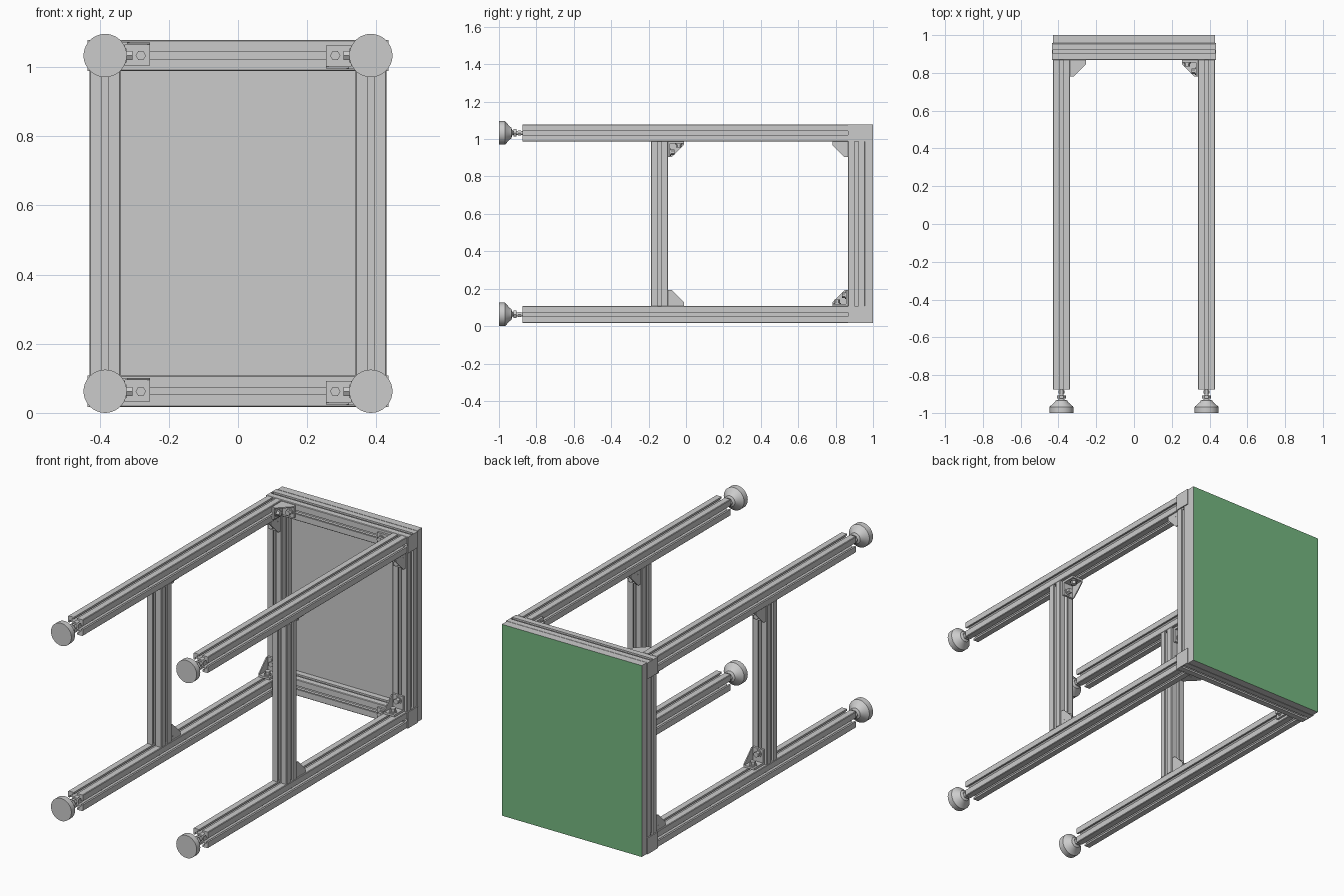
import bpy, bmesh
from math import pi, cos, sin
from mathutils import Vector, Matrix

if "Cube" in bpy.data.objects:
    bpy.data.objects.remove(bpy.data.objects["Cube"])

H = 0.045                    # half width of the slotted bars
X, ZL, ZH = 0.384, 0.0625, 1.033   # bar centre lines
YF, YM = 0.912, -0.1415      # back frame and middle strut positions


def prism(bm, pts, z0, z1, m=Matrix()):
    """Extrude a 2D outline from z0 to z1, then place it with m."""
    lo = [bm.verts.new(m @ Vector((x, y, z0))) for x, y in pts]
    hi = [bm.verts.new(m @ Vector((x, y, z1))) for x, y in pts]
    bm.faces.new(lo[::-1])
    bm.faces.new(hi)
    n = len(pts)
    for i in range(n):
        j = (i + 1) % n
        bm.faces.new((lo[i], lo[j], hi[j], hi[i]))


def rect(x0, x1, y0, y1):
    return [(x0, y0), (x1, y0), (x1, y1), (x0, y1)]


def ngon(r, n):
    return [(r * cos(2 * pi * i / n), r * sin(2 * pi * i / n)) for i in range(n)]


def finish(bm, name):
    bmesh.ops.recalc_face_normals(bm, faces=bm.faces[:])
    me = bpy.data.meshes.new(name)
    bm.to_mesh(me)
    bm.free()
    return me


def place(name, me, m=Matrix(), smooth=False):
    ob = bpy.data.objects.new(name, me)
    bpy.context.collection.objects.link(ob)
    ob.matrix_world = m
    if smooth:
        bpy.ops.object.select_all(action='DESELECT')
        ob.select_set(True)
        bpy.context.view_layer.objects.active = ob
        bpy.ops.object.shade_smooth_by_angle(angle=0.6)
    return ob


# Slotted bar cross-section: one side, turned four times
half = [(H - 0.003, H), (0.01, H), (0.01, 0.035), (0.022, 0.035), (0.022, 0.028), (0.012, 0.018)]
side = half + [(-x, y) for x, y in reversed(half)]
SECTION = []
for k in range(4):
    c, s = [(1, 0), (0, 1), (-1, 0), (0, -1)][k]
    SECTION += [(c * x - s * y, s * x + c * y) for x, y in side]


def bar(name, a, b):
    a, b = Vector(a), Vector(b)
    bm = bmesh.new()
    prism(bm, SECTION, 0, (b - a).length)
    rot = (b - a).to_track_quat('Z', 'Y').to_matrix().to_4x4()
    place(name, finish(bm, name), Matrix.Translation(a) @ rot)


# Corner bracket: two flanges, one gusset wall, two bolts
bm = bmesh.new()
L, T = 0.085, 0.012
prism(bm, rect(0, L, 0, T), -0.029, 0.032)
prism(bm, rect(0, T, T, L), -0.029, 0.032)
prism(bm, [(0, 0), (L, 0), (L, 0.02), (0.02, L), (0, L)], 0.032, 0.038)
prism(bm, ngon(0.004, 12), 0.038, 0.039, Matrix.Translation((0.022, 0.022, 0)))
to_y = Matrix(((1, 0, 0, 0.058), (0, 0, 1, 0), (0, -1, 0, 0), (0, 0, 0, 1)))
to_x = Matrix(((0, 0, 1, 0), (1, 0, 0, 0.058), (0, 1, 0, 0), (0, 0, 0, 1)))
for m in (to_x, to_y):
    prism(bm, ngon(0.020, 20), T, T + 0.004, m)
    prism(bm, ngon(0.015, 6), T + 0.004, 0.034, m)
BRACKET = finish(bm, "corner_bracket")


def bracket(name, corner, u, v, wall):
    u, v, w = Vector(u), Vector(v), Vector(wall)
    if u.cross(v).dot(w) < 0:
        u, v = v, u
    m = Matrix((u, v, w)).transposed().to_4x4()
    place(name, BRACKET, Matrix.Translation(corner) @ m)


# Levelling foot: turned pad, threaded stem and hex nuts
bm = bmesh.new()
profile = [(0, 0), (0.0625, 0), (0.0625, 0.032), (0.059, 0.036), (0.034, 0.058), (0.030, 0.066),
           (0.016, 0.070), (0.010, 0.076), (0.010, 0.15), (0, 0.15)]
vs = [bm.verts.new((r, 0, z)) for r, z in profile]
es = [bm.edges.new(p) for p in zip(vs, vs[1:])]
bmesh.ops.spin(bm, geom=vs + es, cent=(0, 0, 0), axis=(0, 0, 1), angle=2 * pi, steps=40)
bmesh.ops.remove_doubles(bm, verts=bm.verts[:], dist=1e-5)
prism(bm, ngon(0.023, 6), 0.077, 0.093)
prism(bm, ngon(0.016, 6), 0.102, 0.118)
FOOT = finish(bm, "levelling_foot")

# Legs, feet, frame bars and brackets
for sx, sn in ((-1, "left"), (1, "right")):
    x = sx * X
    for z, zn, dz in ((ZL, "lower", 1), (ZH, "upper", -1)):
        tag = f"{zn}_{sn}"
        bar(f"leg_{tag}", (x, -0.875, z), (x, YF - H, z))
        place(f"levelling_foot_{tag}", FOOT,
              Matrix.Translation((x, -1, z)) @ Matrix.Rotation(-pi / 2, 4, 'X'), smooth=True)
        zi = z + dz * H
        bracket(f"strut_bracket_{tag}", (x, YM + H, zi), (0, 1, 0), (0, 0, dz), (dz, 0, 0))
        bracket(f"upright_bracket_{tag}", (x, YF - H, zi), (0, -1, 0), (0, 0, dz), (-dz, 0, 0))
        bracket(f"rail_bracket_{tag}", (x - sx * H, YF - H, z), (-sx, 0, 0), (0, -1, 0), (0, 0, -sx))
        # End cap on the cross rail
        bm = bmesh.new()
        x0, x1 = sorted((sx * (X + H), sx * (X + H + 0.006)))
        prism(bm, rect(x0, x1, YF - H, YF + H), z - H, z + H)
        place(f"end_cap_{tag}", finish(bm, "end_cap"))
    bar(f"middle_strut_{sn}", (x, YM, ZL + H), (x, YM, ZH - H))
    bar(f"frame_upright_{sn}", (x, YF, ZL + H), (x, YF, ZH - H))
for z, zn in ((ZL, "lower"), (ZH, "upper")):
    bar(f"cross_rail_{zn}", (-X - H, YF, z), (X + H, YF, z))

# Table top panel, green on its outer face only
bm = bmesh.new()
prism(bm, rect(-X - H, X + H, YF + H, 1.0), ZL - H, ZH + H)
panel = place("top_panel", finish(bm, "top_panel"))
for name, col in (("panel_grey", (0.6, 0.6, 0.6, 1)), ("panel_green", (0.18, 0.48, 0.22, 1))):
    mat = bpy.data.materials.new(name)
    mat.diffuse_color = col
    mat.use_nodes = True
    mat.node_tree.nodes["Principled BSDF"].inputs["Base Color"].default_value = mat.diffuse_color
    panel.data.materials.append(mat)
for f in panel.data.polygons:
    f.material_index = int(f.normal.y > 0.9)
